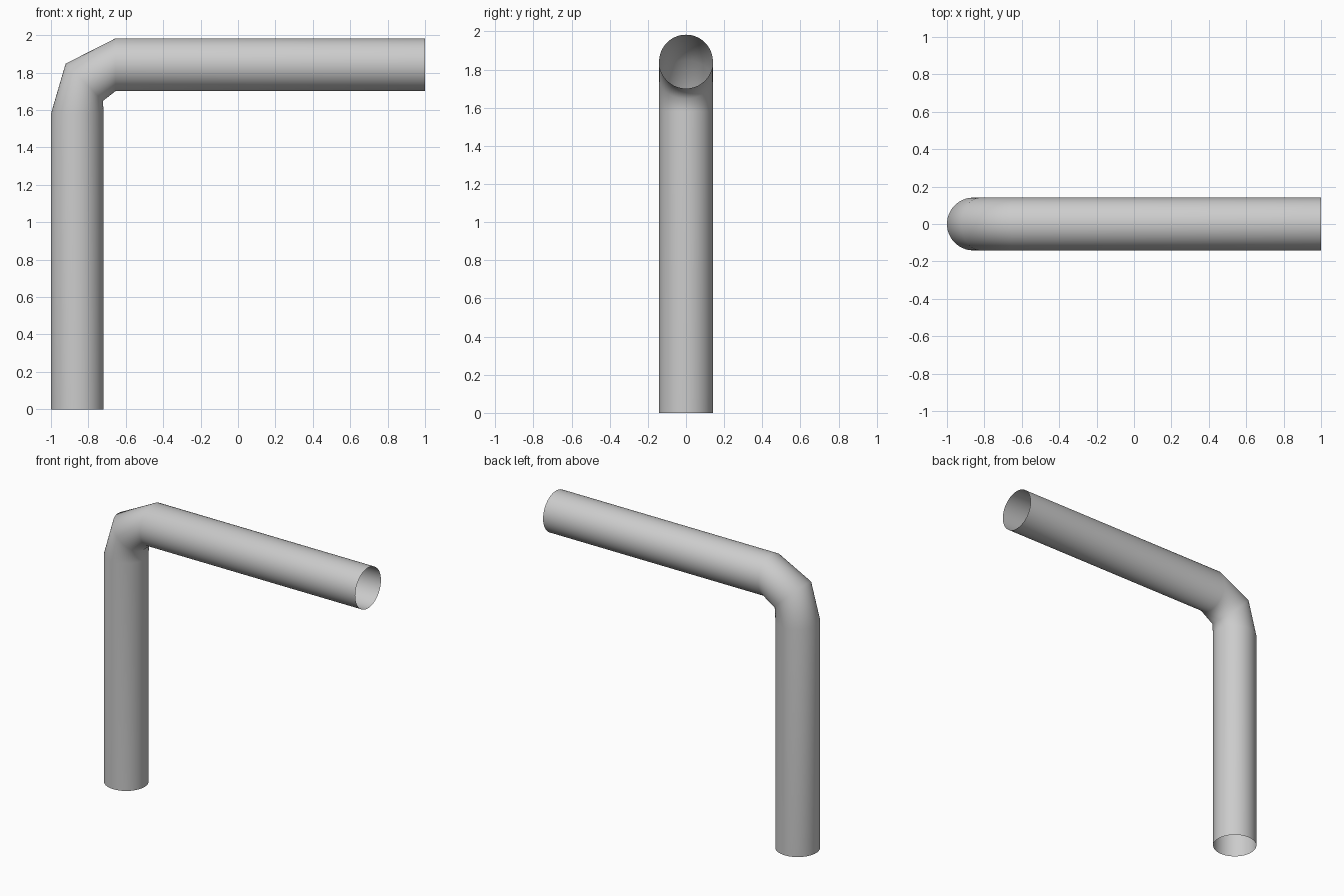
import bpy, bmesh, math
from mathutils import Vector

if "Cube" in bpy.data.objects:
    bpy.data.objects.remove(bpy.data.objects["Cube"])

R = 0.141
SIDES = 64

# Ring centres (x, z) and the pipe's direction angle from vertical
rings = [
    (-0.859, 0.0, 0),
    (-0.859, 1.58, 0),
    (-0.822, 1.748, 45),
    (-0.655, 1.842, 90),
    (1.0, 1.842, 90),
]

# Open-ended elbow pipe: circles bridged along the path
bm = bmesh.new()
loops = []
for x, z, deg in rings:
    a = math.radians(deg)
    out = Vector((-math.cos(a), 0, math.sin(a)))   # towards outside of the bend
    side = Vector((0, 1, 0))
    loop = []
    for i in range(SIDES):
        t = 2 * math.pi * i / SIDES
        loop.append(bm.verts.new(Vector((x, 0, z)) + R * (math.cos(t) * out + math.sin(t) * side)))
    loops.append(loop)

# Winding makes the walls face outwards
for lo, hi in zip(loops, loops[1:]):
    for i in range(SIDES):
        j = (i + 1) % SIDES
        face = bm.faces.new((lo[i], hi[i], hi[j], lo[j]))
        face.smooth = True

mesh = bpy.data.meshes.new("elbow_pipe")
bm.to_mesh(mesh)
bm.free()
pipe = bpy.data.objects.new("elbow_pipe", mesh)
bpy.context.collection.objects.link(pipe)
